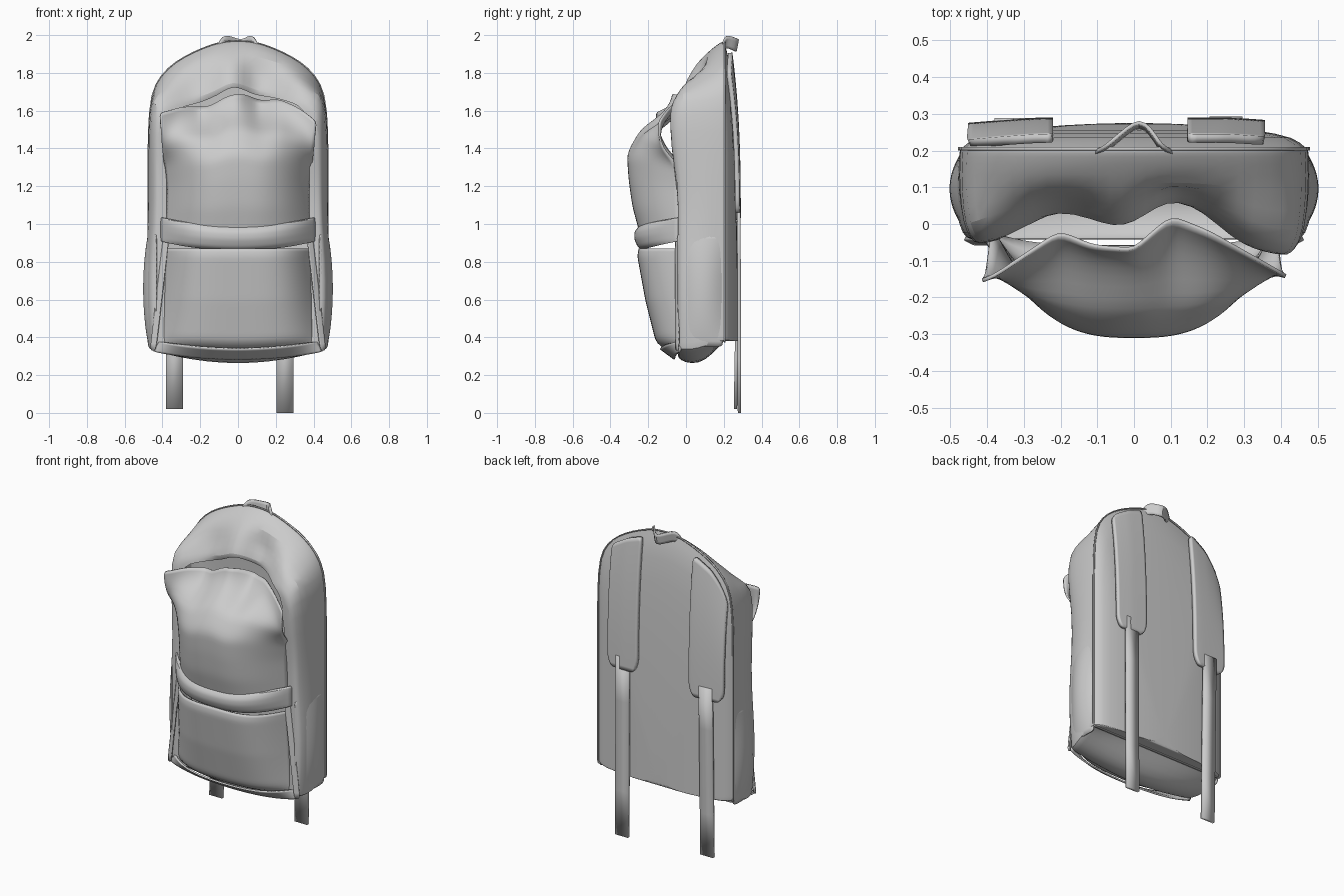
import bpy, bmesh
from math import sin, pi

cube = bpy.data.objects.get("Cube")
if cube:
    bpy.data.objects.remove(cube)

fabric = bpy.data.materials.new("grey_fabric")
fabric.use_nodes = True
GREY = (0.6, 0.6, 0.6, 1)
fabric.diffuse_color = GREY
fabric.node_tree.nodes["Principled BSDF"].inputs["Base Color"].default_value = GREY


def interp(keys, x):
    """Straight-line lookup in sorted (x, value) keys."""
    if x <= keys[0][0]:
        return keys[0][1]
    for (a, p), (b, q) in zip(keys, keys[1:]):
        if x <= b:
            return p + (q - p) * (x - a) / (b - a)
    return keys[-1][1]


def ramp(z, start, length):
    return min(1, max(0, (z - start) / length))


def skin(name, rows, closed=False, cap=False, thick=0.0, smooth=1, angle=0.9):
    """Skin rows of points, with optional closed rows, end cap and thickness."""
    bm = bmesh.new()
    grid = [[bm.verts.new(p) for p in row] for row in rows]
    for a, b in zip(grid, grid[1:]):
        n = len(a)
        for i in range(n if closed else n - 1):
            j = (i + 1) % n
            bm.faces.new((a[i], a[j], b[j], b[i]))
    if cap:
        bm.faces.new(grid[-1])
    bmesh.ops.recalc_face_normals(bm, faces=bm.faces)
    mesh = bpy.data.meshes.new(name)
    bm.to_mesh(mesh)
    bm.free()
    mesh.materials.append(fabric)
    ob = bpy.data.objects.new(name, mesh)
    bpy.context.collection.objects.link(ob)
    if smooth:
        mod = ob.modifiers.new("soften", "SUBSURF")
        mod.levels = mod.render_levels = smooth
    if thick:
        mod = ob.modifiers.new("cloth", "SOLIDIFY")
        mod.thickness = thick
        mod.offset = 0
    bpy.ops.object.select_all(action="DESELECT")
    ob.select_set(True)
    bpy.context.view_layer.objects.active = ob
    bpy.ops.object.shade_smooth_by_angle(angle=angle)


def surface(name, fn, nu, nv, **kw):
    """Skin fn(u, v) with u from -1 to 1 and v from 0 to 1."""
    skin(name, [[fn(2 * i / nu - 1, j / nv) for i in range(nu + 1)]
                for j in range(nv + 1)], **kw)


# Main body: upright arched rings, lofted from the wavy open front to the back panel
ARCH = [(0, 1), (.14, .99), (.28, .96), (.5, .87), (.7, .76), (.86, .61), (.97, .41), (1, 0)]
MOUTH_Y = [(-.45, -.07), (-.2, .04), (-.03, -.025), (.1, .07), (.22, .02), (.32, -.07), (.42, -.09)]
MOUTH_Z = [(-.42, 1.58), (-.37, 1.63), (-.15, 1.68), (-.03, 1.76), (.1, 1.7), (.22, 1.69),
           (.36, 1.65), (.42, 1.58)]


def ring(y, w, top, corner, dip, bulge=0.0, scale=1.0, mouth=None):
    half = [(w * f, 1.5 + (top - 1.5) * t) for f, t in ARCH]
    for z in (1.25, 1, .8, .6, .45, corner + .03, corner):
        half.append((w + bulge * max(0, sin(pi * (1 - z) / .67)), z))
    half += [(w * f, corner - dip * (1 - f * f)) for f in (.97, .7, .35, 0)]
    points = []
    for x, z in half + [(-x, z) for x, z in half[-2:0:-1]]:
        yy, zz = y, .38 + (z - .38) * scale
        if mouth:
            yy += (interp(MOUTH_Y, x) + mouth[0] - y) * ramp(z, 1.35, .15)
            zz += (interp(MOUTH_Z, x) + mouth[1] - zz) * ramp(z, 1.5, .08)
        points.append((x * scale, yy, zz))
    return points


skin("main_body", [
    ring(-.04, .42, 1.72, .35, .04, .01, .9, (.01, -.02)),
    ring(-.045, .43, 1.75, .34, .04, .02, 1, (0, 0)),
    ring(-.03, .445, 1.775, .335, .06, .025, 1, (.025, .045)),
    ring(.03, .467, 1.83, .33, .075, .02, 1, (.055, .1)),
    ring(.1, .478, 1.90, .35, .08, .015),
    ring(.17, .476, 1.955, .375, .03),
    ring(.198, .474, 1.97, .38, .005),
    ring(.203, .474, 1.97, .38, 0),
    ring(.208, .472, 1.965, .38, 0, 0, .985),
    ring(.236, .472, 1.965, .38, 0, 0, .93),
    ring(.257, .472, 1.965, .38, 0, 0, .7),
    ring(.27, .472, 1.965, .38, 0, 0, .4),
    ring(.275, .472, 1.965, .38, 0, 0, .1)], closed=True, cap=True)

# Seam around the edge of the back panel
seam = ring(.2, .476, 1.972, .375, 0)
skin("back_seam", [seam, [(x, y + .01, z) for x, y, z in seam]], closed=True, thick=.006)

# Slouching upper front panel, with a wavy open rim
RIM_Z = [(-.4, 1.59), (-.3, 1.62), (-.15, 1.62), (-.05, 1.68), (.02, 1.69),
         (.12, 1.65), (.22, 1.66), (.33, 1.61), (.42, 1.54)]
RIM_Y = [(-.4, -.155), (-.2, -.02), (-.12, -.06), (0, -.07), (.1, .02), (.2, -.02), (.42, -.145)]
MIDDLE = [(0, -.24), (.2, -.28), (.4, -.3), (.58, -.308), (.78, -.22), (1, -.08)]
EDGE = [(0, -.03), (.58, -.035), (.72, -.115), (.9, -.15), (1, -.15)]


def front_panel(u, v):
    width = interp([(0, .38), (.4, .375), (.8, .405), (1, .415)], v)
    x = u * width
    z = .95 + v * (interp(RIM_Z, x) - .95)
    edge, mid = interp(EDGE, v), interp(MIDDLE, v)
    y = mid + (edge - mid) * abs(u) ** 2.9
    return x, y + (interp(RIM_Y, x) - y) * ramp(v, .75, .25), z


surface("upper_front_panel", front_panel, 24, 16, thick=.01)

# Lower front pocket, boxy and leaning outward toward its top
LEAN = [(0, -.06), (.04, -.125), (.1, -.155), (.5, -.21), (.95, -.255), (1, -.245)]


def front_pocket(u, v):
    width = .405 - .02 * v
    z = .35 + .52 * v - .03 * (1 - u * u) * (1 - v)
    return u * width, -.02 + (interp(LEAN, v) + .02) * (1 - abs(u) ** 4), z


surface("front_pocket", front_pocket, 20, 16, thick=.01)

# Hem flange running around the base and sides of the pocket
surface("pocket_base_hem", lambda u, v: (
    u * (.455 - .03 * v), -.03 - (.03 + .075 * v) * (1 - abs(u) ** 4),
    .325 - .04 * (1 - u * u) + .055 * v), 20, 3, thick=.01)
for side in (-1, 1):
    surface("front_side_hem", lambda u, v: (
        side * (.45 - .07 * v + .015 * u), -.047 + .008 * u, .33 + .6 * v), 2, 8, thick=.008)

# Rolled flap over the pocket
FLAP = [(-.225, .865), (-.25, .88), (-.268, .92), (-.268, .955), (-.245, .985), (-.2, .985)]


def pocket_flap(u, v):
    t = v * (len(FLAP) - 1)
    k = min(int(t), len(FLAP) - 2)
    (ya, za), (yb, zb) = FLAP[k], FLAP[k + 1]
    y, z = ya + (yb - ya) * (t - k), za + (zb - za) * (t - k)
    return u * .41, -.03 + (y + .03) * (1 - abs(u) ** 3), z + .045 * u * u


surface("pocket_flap", pocket_flap, 20, 10, thick=.012)

# Bulging side pockets
for side in (-1, 1):
    surface("side_pocket", lambda u, v: (
        side * (.449 + .017 * u + .05 * (1 - u * u) * sin(pi * (.06 + .86 * v)) ** .6),
        .075 + .122 * u, .35 + .6 * v), 8, 10, thick=.006)

# Shoulder straps with webbing tails: centre, half width, bottom, tail end, tail depth
SHOULDER = [(.12, 1.92), (.24, 1.88), (.34, 1.82), (.41, 1.73), (.46, 1.62)]
for cx, hw, low, end, depth in ((.25, .105, 1.06, 0, .283), (-.335, .115, 1.02, .02, .262)):
    def strap(u, v):
        x = cx + u * hw * (1 - .25 * max(0, 1 - v * 12) ** 2)
        z = low + (interp(SHOULDER, abs(x)) - low) * v
        return x, .278 - .045 * v ** 2.5 - .1 * max(0, abs(x) - .25) ** 1.2, z
    surface("shoulder_strap", strap, 8, 16, thick=.024)
    surface("strap_tail", lambda u, v: (
        cx + u * .045, depth + (.28 - depth) * v, end + (low + .08 - end) * v),
        1, 4, thick=.018, smooth=0, angle=.5)

# Webbing carry loop at the top
LOOP = [(-.11, .195, 1.925), (-.085, .205, 1.965), (-.06, .225, 1.975), (-.02, .26, 1.96),
        (.015, .283, 1.95), (.045, .26, 1.96), (.065, .225, 1.975), (.085, .205, 1.965),
        (.11, .195, 1.925)]
skin("carry_loop", [[(x, y + dy, z + dz) for x, y, z in LOOP]
                    for dy, dz in ((-.012, -.04), (-.006, -.01), (0, .025))], thick=.01)
